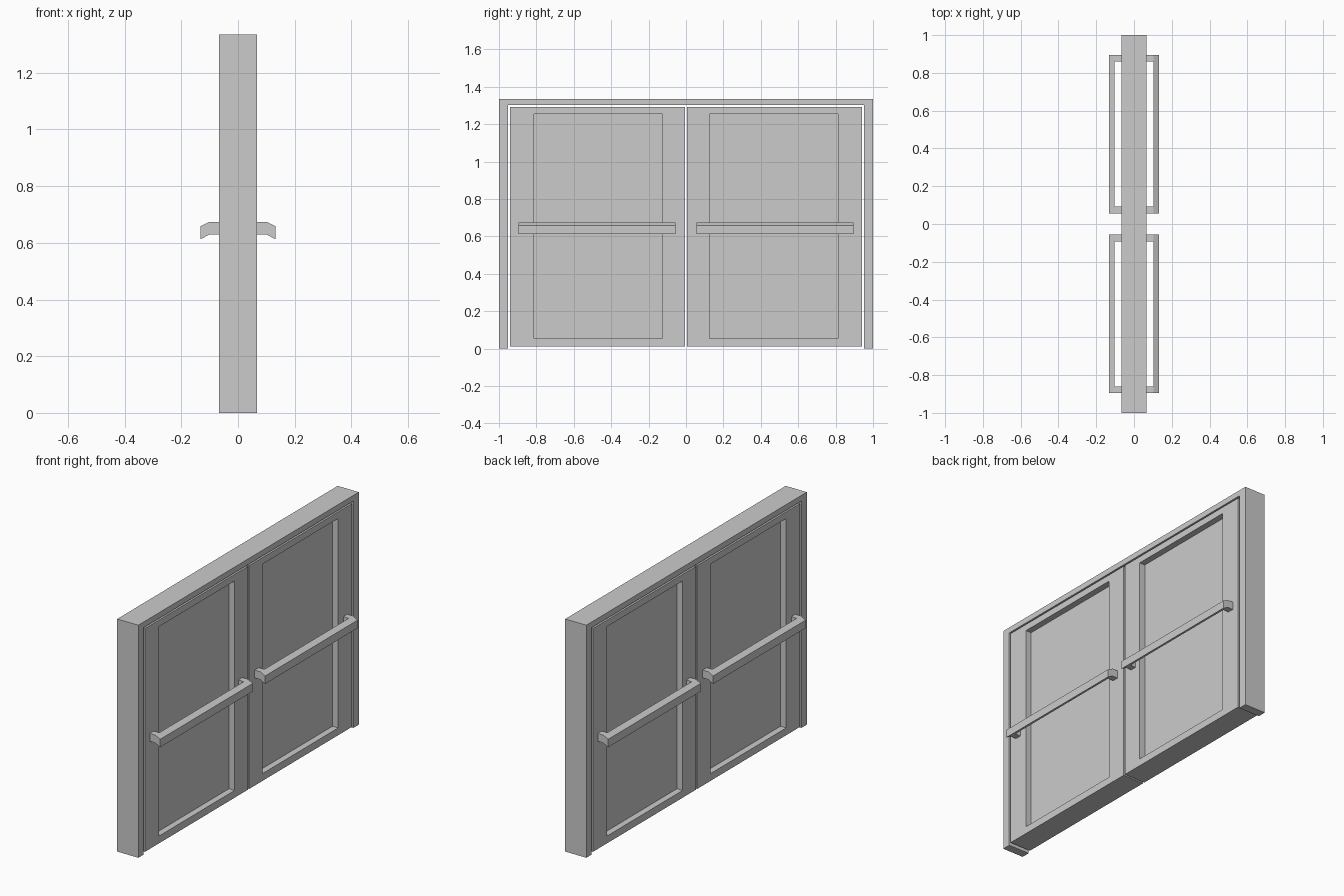
import bpy, bmesh

if "Cube" in bpy.data.objects:
    bpy.data.objects.remove(bpy.data.objects["Cube"])

T = 0.067        # half thickness of frame and leaves
RECESS = 0.036   # depth of the leaf panels


def finish(bm, name):
    bmesh.ops.recalc_face_normals(bm, faces=bm.faces[:])
    mesh = bpy.data.meshes.new(name)
    bm.to_mesh(mesh)
    bm.free()
    obj = bpy.data.objects.new(name, mesh)
    bpy.context.collection.objects.link(obj)
    return obj


def extrude(bm, faces, vec):
    ret = bmesh.ops.extrude_face_region(bm, geom=faces)
    bmesh.ops.translate(bm, vec=vec, verts=[v for v in ret["geom"] if isinstance(v, bmesh.types.BMVert)])
    bmesh.ops.delete(bm, geom=[f for f in faces if f.is_valid], context="FACES_ONLY")


def frame():
    # upside-down U profile in the y-z plane
    profile = [(-1, 0), (-1, 1.335), (1, 1.335), (1, 0),
               (0.951, 0), (0.951, 1.302), (-0.951, 1.302), (-0.951, 0)]
    bm = bmesh.new()
    face = bm.faces.new([bm.verts.new((-T, y, z)) for y, z in profile])
    ret = bmesh.ops.extrude_face_region(bm, geom=[face])
    bmesh.ops.translate(bm, vec=(2 * T, 0, 0),
                        verts=[v for v in ret["geom"] if isinstance(v, bmesh.types.BMVert)])
    finish(bm, "door_frame")


def leaf(side, name):
    bm = bmesh.new()
    bmesh.ops.create_cube(bm, size=1)
    for v in bm.verts:
        v.co = (T if v.co.x > 0 else -T,
                side * (0.94 if v.co.y > 0 else 0.005),
                1.293 if v.co.z > 0 else 0.011)
    # recessed panel on both faces
    for s in (1, -1):
        face = next(f for f in bm.faces if all(abs(v.co.x - s * T) < 1e-5 for v in f.verts))
        bmesh.ops.inset_individual(bm, faces=[face], thickness=0.1)
        for v in face.verts:
            v.co.y = side * (0.813 if abs(v.co.y) > 0.47 else 0.126)
            v.co.z = 1.255 if v.co.z > 0.65 else 0.053
        extrude(bm, [face], (-s * RECESS, 0, 0))
    finish(bm, name)


def handle(side, face_dir, name):
    # sloped bar section swept along y, with a mounting post pulled out at each end
    section = [(0.102, 0.629), (0.102, 0.674), (0.133, 0.658), (0.133, 0.612)]
    ys = [0.056, 0.093, 0.859, 0.896]
    bm = bmesh.new()
    rings = [[bm.verts.new((face_dir * x, side * y, z)) for x, z in section] for y in ys]
    posts = []
    for i in range(3):
        for k in range(4):
            n = (k + 1) % 4
            f = bm.faces.new((rings[i][k], rings[i][n], rings[i + 1][n], rings[i + 1][k]))
            if k == 0 and i != 1:
                posts.append(f)
    bm.faces.new(rings[0])
    bm.faces.new(rings[-1])
    for f in posts:
        extrude(bm, [f], (face_dir * (T - 0.102), 0, 0))
    finish(bm, name)


frame()
for side, label in ((1, "left"), (-1, "right")):
    leaf(side, f"door_leaf_{label}")
    for d, where in ((1, "outer"), (-1, "inner")):
        handle(side, d, f"push_bar_{label}_{where}")
